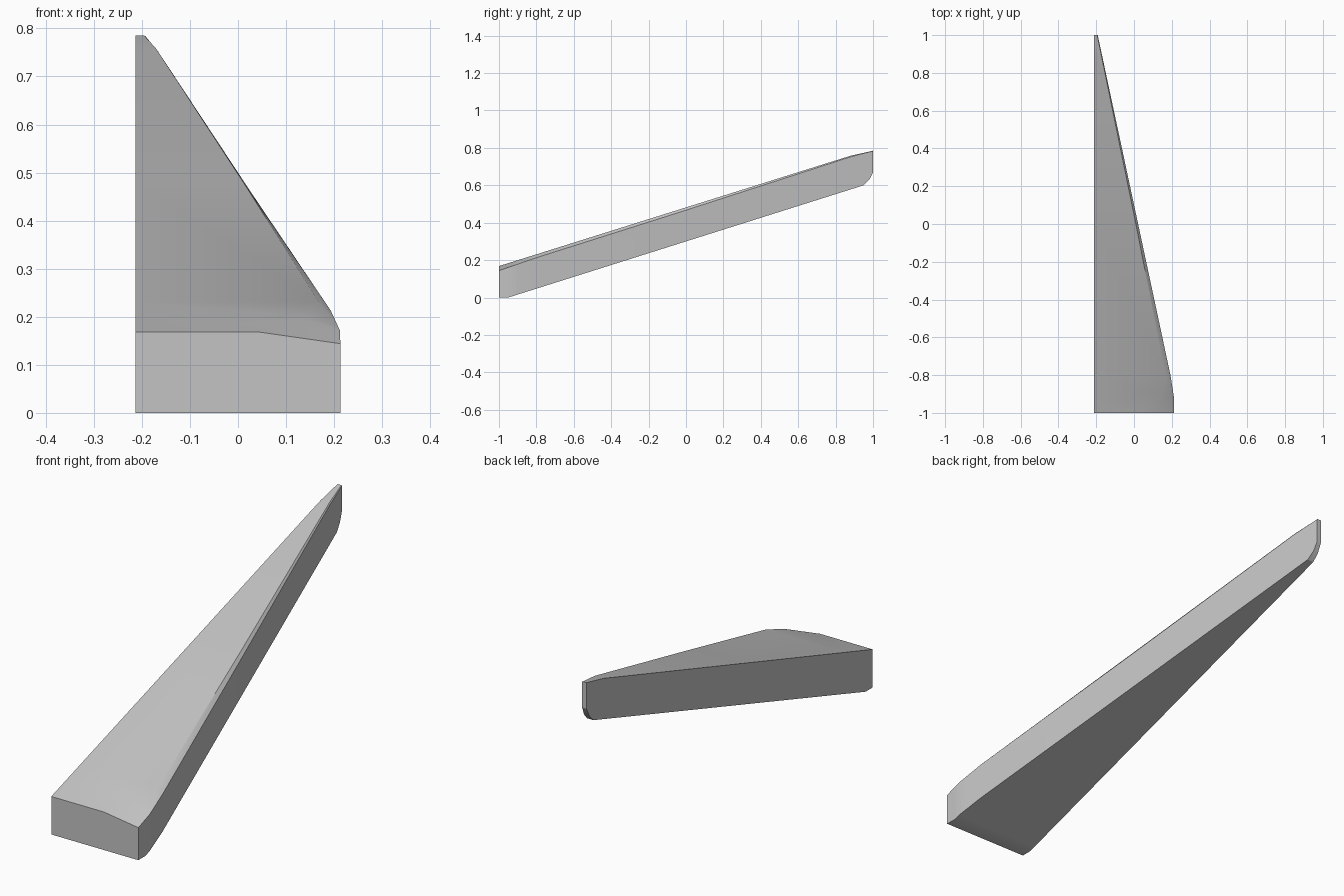
import bpy
import bmesh
from math import radians

cube = bpy.data.objects.get("Cube")
if cube:
    bpy.data.objects.remove(cube, do_unlink=True)


def sample(points, y):
    """Linear interpolation along a short profile of (y, value) points."""
    for (y0, v0), (y1, v1) in zip(points, points[1:]):
        if y <= y1:
            return v0 + (v1 - v0) * (y - y0) / (y1 - y0)
    return points[-1][1]


# Profiles along the length of the wedge
LEFT = -0.213
outer = [(-1, 0.213), (-0.92, 0.212), (-0.8, 0.193), (1, -0.192)]
top = [(-1, 0.168), (0.88, 0.758), (1, 0.785)]
bottom = [(-1, 0), (-0.95, 0), (0.95, 0.6), (0.98, 0.63), (1, 0.67)]
bevel_width = [(-1, 0.168), (-0.9, 0.06), (-0.8, 0.025), (0, 0.012), (1, 0.003)]
bevel_drop = [(-1, 0.024), (-0.8, 0.018), (0, 0.015), (0.88, 0.006), (1, 0.002)]
stations = sorted({y for p in (outer, top, bottom, bevel_width, bevel_drop) for y, _ in p})

# Sloping wedge lofted through the cross-sections
bm = bmesh.new()
rings = []
for y in stations:
    x, zt, zb = (sample(p, y) for p in (outer, top, bottom))
    w, d = sample(bevel_width, y), sample(bevel_drop, y)
    section = [(LEFT, zb), (x, zb), (x, zt - d), (x - w, zt), (LEFT, zt)]
    rings.append([bm.verts.new((px, y, pz)) for px, pz in section])
for a, b in zip(rings, rings[1:]):
    for i in range(len(a)):
        j = (i + 1) % len(a)
        bm.faces.new((a[i], a[j], b[j], b[i]))
bm.faces.new(rings[0])
bm.faces.new(rings[-1])
bmesh.ops.recalc_face_normals(bm, faces=bm.faces)

mesh = bpy.data.meshes.new("sloping_wedge")
bm.to_mesh(mesh)
bm.free()
wedge = bpy.data.objects.new("sloping_wedge", mesh)
bpy.context.collection.objects.link(wedge)

# Plain grey finish
grey = bpy.data.materials.new("light grey")
grey.use_nodes = True
color = (0.55, 0.55, 0.55, 1)
grey.diffuse_color = color
grey.node_tree.nodes["Principled BSDF"].inputs["Base Color"].default_value = color
mesh.materials.append(grey)

bpy.ops.object.select_all(action="DESELECT")
wedge.select_set(True)
bpy.context.view_layer.objects.active = wedge
bpy.ops.object.shade_smooth_by_angle(angle=radians(25))
